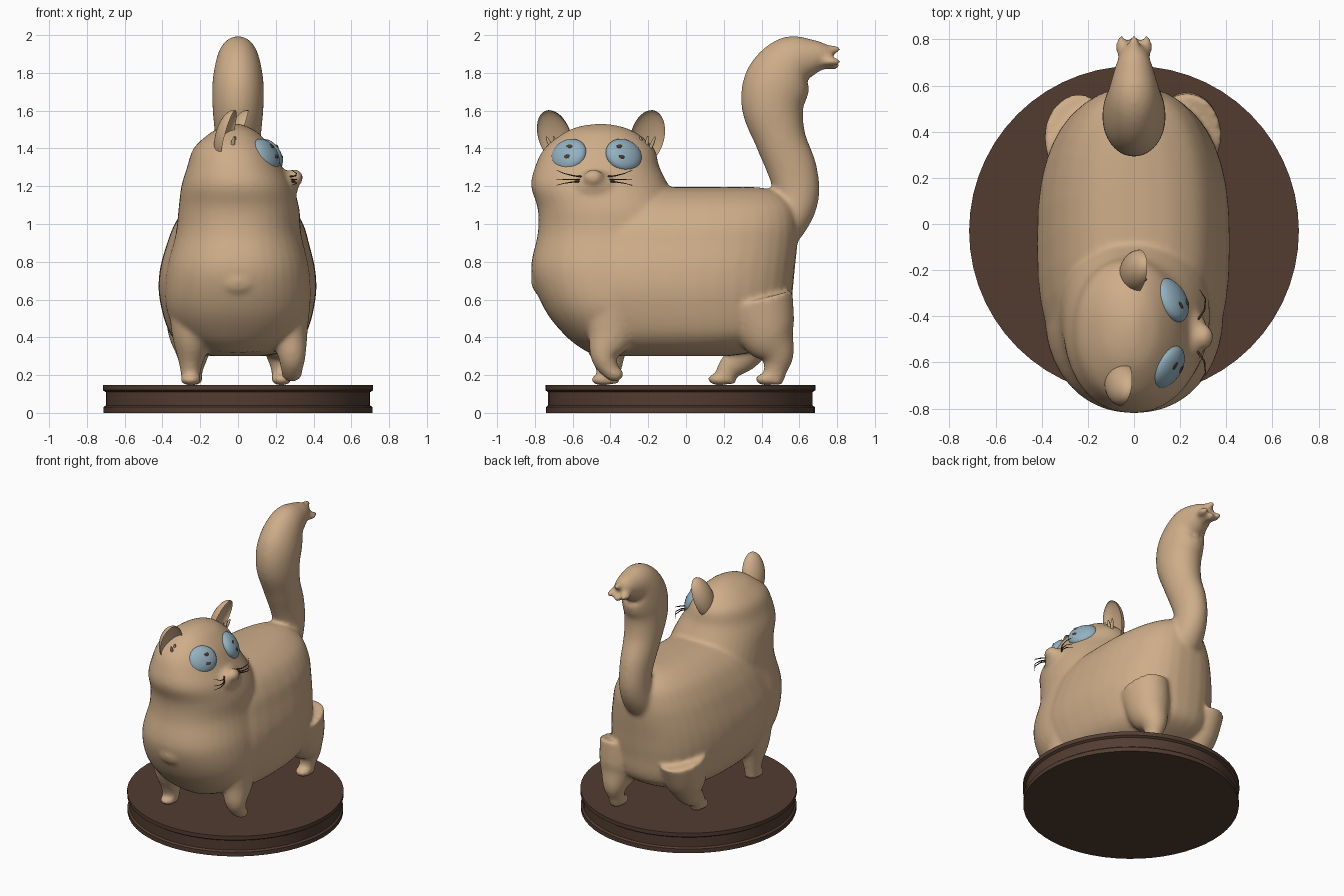
import bpy, bmesh, math
from mathutils import Vector, Matrix

if "Cube" in bpy.data.objects:
    bpy.data.objects.remove(bpy.data.objects["Cube"])


def material(name, rgb):
    m = bpy.data.materials.new(name)
    m.diffuse_color = (*rgb, 1)
    m.use_nodes = True
    m.node_tree.nodes["Principled BSDF"].inputs["Base Color"].default_value = m.diffuse_color
    return m


FUR = material("tan_fur", (0.62, 0.42, 0.25))
WOOD = material("dark_brown", (0.085, 0.046, 0.031))
BLUE = material("eye_blue", (0.29, 0.44, 0.53))


def make(name, bm, mat, angle=None):
    bmesh.ops.recalc_face_normals(bm, faces=bm.faces)
    me = bpy.data.meshes.new(name)
    bm.to_mesh(me)
    bm.free()
    me.materials.append(mat)
    ob = bpy.data.objects.new(name, me)
    bpy.context.collection.objects.link(ob)
    me.polygons.foreach_set("use_smooth", [True] * len(me.polygons))
    if angle:
        bpy.context.view_layer.objects.active = ob
        ob.select_set(True)
        bpy.ops.object.shade_smooth_by_angle(angle=math.radians(angle))
        ob.select_set(False)
    return ob


def spline(rows, sub=6):
    """Catmull-Rom interpolation of rows of numbers."""
    out = []
    R = [Vector(r) for r in rows]
    for i in range(len(R) - 1):
        a, b, c, d = R[max(i - 1, 0)], R[i], R[i + 1], R[min(i + 2, len(R) - 1)]
        for k in range(sub):
            t = k / sub
            out.append(0.5 * (2 * b + (c - a) * t + (2 * a - 5 * b + 4 * c - d) * t * t
                              + (3 * b - a - 3 * c + d) * t ** 3))
    return out + [R[-1]]


def loft(bm, rows, level=False, power=2.0, n=40):
    """Closed skin through rings (x, y, z, radius_x, radius_other)."""
    rows = spline(rows)
    rings = []
    for i, r in enumerate(rows):
        c = Vector(r[:3])
        t = Vector((0, 0, 1)) if level else (
            Vector(rows[min(i + 1, len(rows) - 1)][:3]) - Vector(rows[max(i - 1, 0)][:3])).normalized()
        v = t.cross(Vector((1, 0, 0))).normalized()
        u = v.cross(t)
        ring = []
        for k in range(n):
            a = 2 * math.pi * k / n
            ca, sa = math.cos(a), math.sin(a)
            p = 2 / power
            ring.append(bm.verts.new(c + u * math.copysign(abs(ca) ** p, ca) * max(r[3], .004)
                                     + v * math.copysign(abs(sa) ** p, sa) * max(r[4], .004)))
        rings.append(ring)
    for A, B in zip(rings, rings[1:]):
        for k in range(n):
            bm.faces.new((A[k], A[(k + 1) % n], B[(k + 1) % n], B[k]))
    bm.faces.new(rings[0][::-1])
    bm.faces.new(rings[-1])


def upright(bm, spans, power):
    """Loft from (z, y_min, y_max, x_min, x_max) spans."""
    loft(bm, [((e + d) / 2, (b + c) / 2, a, (e - d) / 2, (c - b) / 2) for a, b, c, d, e in spans],
         True, power)


def ball(bm, c, r, rot=Matrix()):
    m = Matrix.Translation(c) @ rot.to_4x4() @ Matrix.Diagonal((*r, 1))
    bmesh.ops.create_uvsphere(bm, u_segments=32, v_segments=20, radius=1, matrix=m)
    return m


# Cat body: overlapping lofts fused into one soft skin
bm = bmesh.new()
upright(bm, [(.30, -.36, .22, -.14, .14), (.33, -.50, .38, -.26, .26), (.42, -.62, .53, -.36, .36),
             (.60, -.72, .56, -.415, .41), (.75, -.74, .575, -.415, .41), (.90, -.70, .59, -.375, .375),
             (1.0, -.66, .59, -.335, .345), (1.1, -.60, .565, -.27, .28), (1.17, -.5, .49, -.17, .17),
             (1.195, -.4, .38, -.06, .06)], 2.5)
# Chest and head
upright(bm, [(.32, -.52, -.2, -.15, .15), (.40, -.63, -.05, -.30, .30), (.55, -.75, 0, -.38, .38),
             (.75, -.82, .02, -.38, .38), (.95, -.785, 0, -.33, .335), (1.08, -.785, -.03, -.315, .325),
             (1.2, -.82, -.09, -.30, .29), (1.3, -.80, -.14, -.27, .235), (1.4, -.75, -.17, -.235, .18),
             (1.48, -.65, -.26, -.15, .11), (1.515, -.57, -.34, -.08, .05),
             (1.53, -.48, -.42, -.03, .01)], 2.15)
# Muzzle, nose and chest tuft
ball(bm, (.22, -.48, 1.2), (.10, .13, .09))
ball(bm, (.30, -.49, 1.245), (.045, .055, .045))
ball(bm, (0, -.76, .70), (.11, .06, .08))
# Tail
loft(bm, [(0, .46, .93, .11, .11), (0, .54, 1.02, .11, .11), (0, .585, 1.14, .10, .118),
          (0, .565, 1.28, .105, .13), (0, .50, 1.45, .12, .135), (0, .46, 1.62, .135, .165),
          (0, .485, 1.75, .135, .175), (0, .56, 1.855, .115, .145), (0, .67, 1.885, .085, .095),
          (0, .74, 1.885, .06, .065), (0, .775, 1.88, .04, .045)])
# Ragged tail tip
for x, z in ((-.055, 1.86), (.055, 1.86), (0, 1.925), (0, 1.84)):
    ball(bm, (x, .77, z), (.025, .05, .025))
# Legs: planted front, raised front, two hind legs
loft(bm, [(-.22, -.42, .55, .15, .16), (-.24, -.42, .40, .11, .13), (-.25, -.41, .27, .065, .08),
          (-.25, -.41, .19, .05, .06), (-.25, -.41, .155, .05, .06)])
ball(bm, (-.25, -.44, .175), (.055, .065, .03))
loft(bm, [(.24, -.38, .58, .15, .17), (.27, -.40, .42, .10, .13), (.285, -.435, .31, .075, .075),
          (.285, -.41, .24, .06, .055), (.285, -.37, .19, .045, .035)])
ball(bm, (.285, -.38, .205), (.055, .05, .04))
for x, dy, knee in ((.23, 0, .02), (-.24, -.25, .12)):
    loft(bm, [(x, .38, .60, .15, .19), (x, .43 + dy * .35, .42, .13, .15),
              (x, .48 + dy * .7, .31, .085, .095), (x, .475 + dy, .23, .055, .062),
              (x, .455 + dy, .16, .05, .055)])
    ball(bm, (x, .43 + dy, .178), (.055, .065, .033))
body = make("cat_body", bm, FUR)
rm = body.modifiers.new("fuse", 'REMESH')
rm.mode, rm.voxel_size, rm.use_smooth_shade = 'VOXEL', .013, True
sm = body.modifiers.new("soften", 'SMOOTH')
sm.factor, sm.iterations = .5, 10

# Ears: flattened balls with the front half pushed in as a cup, with tufts inside
for side, c in ((-1, (-.05, -.695, 1.46)), (1, (.015, -.205, 1.46))):
    bm = bmesh.new()
    bmesh.ops.create_uvsphere(bm, u_segments=32, v_segments=20, radius=1)
    for v in bm.verts:
        v.co.x *= -.55 if v.co.x > 0 else 1
    turn = (Matrix.Rotation(side * .2 - .12, 4, 'Z') @ Matrix.Rotation(-side * .22, 4, 'X')
            @ Matrix.Rotation(.3, 4, 'Y'))
    bmesh.ops.transform(bm, matrix=Matrix.Translation(c) @ turn @ Matrix.Diagonal((.07, .09, .15, 1)),
                        verts=bm.verts)
    make("ear", bm, FUR, 50)
    bm = bmesh.new()
    for k in range(3):
        rot = turn @ Matrix.Rotation(side * (.35 - .25 * k), 4, 'X')
        ball(bm, Vector(c) + Vector((.02, -side * (.03 - .025 * k), -.05)), (.012, .010, .06), rot)
    make("ear_tufts", bm, FUR)

# Eyes with small dark marks
for c, nrm, a in (((.165, -.33, 1.365), (.78, .40, .48), -.36),
                  ((.145, -.62, 1.365), (.76, -.46, .48), .2)):
    rot = Vector(nrm).to_track_quat('Z', 'Y').to_matrix().to_4x4()
    bm = bmesh.new()
    m = ball(bm, c, (.102, .094, .05), rot)
    make("eye", bm, BLUE)
    bm = bmesh.new()
    for b in (.3, -.35):
        ball(bm, m @ Vector((a, b, math.sqrt(1 - a * a - b * b))), (.018, .011, .004), rot)
    make("pupil_marks", bm, WOOD)

# Whiskers
cu = bpy.data.curves.new("whiskers", 'CURVE')
cu.dimensions, cu.bevel_depth, cu.bevel_resolution = '3D', .005, 1
for s in (-1, 1):
    for rise in (.05, .0, -.03):
        sp = cu.splines.new('POLY')
        sp.points.add(3)
        for i, (dy, x, dz) in enumerate(((.06, .27, 0), (.11, .305, .15), (.16, .31, .5), (.2, .285, 1))):
            sp.points[i].co = (x, -.485 + s * dy, 1.235 + rise * (.3 + .7 * dz), 1)
            sp.points[i].radius = 1 - .25 * i
cu.materials.append(WOOD)
bpy.context.collection.objects.link(bpy.data.objects.new("whiskers", cu))

# Round display base, turned from a profile
bm = bmesh.new()
prof = [(.712, 0), (.712, .03), (.70, .04), (.70, .11), (.715, .12), (.715, .148)]
N = 56
rings = [[bm.verts.new((r * math.cos(2 * math.pi * k / N), -.03 + r * math.sin(2 * math.pi * k / N), z))
          for k in range(N)] for r, z in prof]
for A, B in zip(rings, rings[1:]):
    for k in range(N):
        bm.faces.new((A[k], A[(k + 1) % N], B[(k + 1) % N], B[k]))
bm.faces.new(rings[0][::-1])
bm.faces.new(rings[-1])
make("display_base", bm, WOOD, 30)
